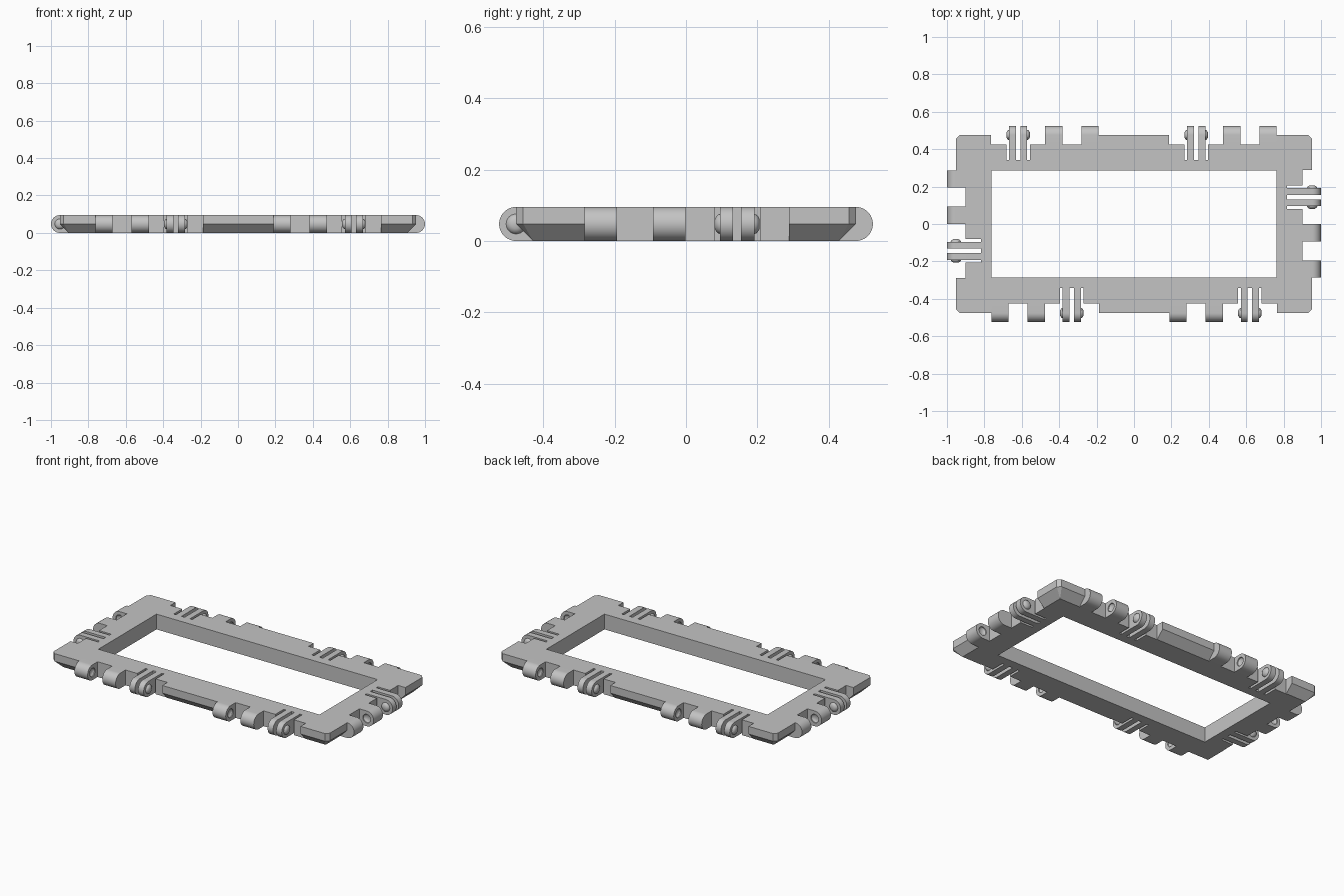
import bpy, bmesh, math
from mathutils import Matrix, Vector

cube = bpy.data.objects.get("Cube")
if cube:
    bpy.data.objects.remove(cube, do_unlink=True)

M = 0.952            # side of one square module
H = M / 2            # distance from module centre to its edge
R = 0.0476           # hinge radius, half of the frame thickness
T = 2 * R
RECESS, SLOT = 0.05, 0.133

grey = bpy.data.materials.new("plain_grey")
grey.use_nodes = True
grey.diffuse_color = (0.55, 0.55, 0.55, 1)
grey.node_tree.nodes["Principled BSDF"].inputs["Base Color"].default_value = grey.diffuse_color

# Hinge placements: local x runs along the edge, local -y points outward
front = [Matrix.Translation((s * H, -H, 0)) for s in (-1, 1)]
right = Matrix.Rotation(math.pi / 2, 4, "Z") @ Matrix.Translation((0, -M, 0))
half_turn = Matrix.Rotation(math.pi, 4, "Z")
places = front + [right]
places += [half_turn @ m for m in places]


def finish(name, bm):
    bmesh.ops.recalc_face_normals(bm, faces=bm.faces)
    mesh = bpy.data.meshes.new(name)
    bm.to_mesh(mesh)
    bm.free()
    mesh.materials.append(grey)
    ob = bpy.data.objects.new(name, mesh)
    bpy.context.collection.objects.link(ob)
    return ob


def box(bm, lo, hi, mat=Matrix()):
    lo, hi = Vector(lo), Vector(hi)
    size = Matrix.Diagonal((*(hi - lo), 1))
    bmesh.ops.create_cube(bm, size=1, matrix=mat @ Matrix.Translation((lo + hi) / 2) @ size)


def skin(bm, rings):
    """Closed solid through a list of equal rings."""
    loops = [[bm.verts.new(p) for p in ring] for ring in rings]
    n = len(loops[0])
    for a, b in zip(loops, loops[1:]):
        for i in range(n):
            j = (i + 1) % n
            bm.faces.new((a[i], a[j], b[j], b[i]))
    bm.faces.new(loops[0])
    bm.faces.new(loops[-1])


def lug(bm, x0, x1, depth, mat):
    """Plate with a half-round outer end, reaching inward by depth."""
    arc = [math.pi / 2 + math.pi * i / 24 for i in range(25)]
    side = [(R * math.cos(a), R + R * math.sin(a)) for a in arc]
    side += [(depth, 0), (depth, T)]
    skin(bm, [[mat @ Vector((x, y, z)) for y, z in side] for x in (x0, x1)])


def nub(bm, x, direction, mat, start=0.0):
    """Rounded stud on the hinge axis."""
    rings = []
    for offset, r in ((start, 0.028), (0.005, 0.026), (0.010, 0.021), (0.0145, 0.013)):
        rings.append([mat @ Vector((x + direction * offset, r * math.cos(a), R + r * math.sin(a)))
                      for a in (math.tau * i / 24 for i in range(24))])
    skin(bm, rings)


def cut(target, cutter):
    cutter.hide_render = True
    mod = target.modifiers.new("cut", "BOOLEAN")
    mod.object, mod.operation, mod.solver = cutter, "DIFFERENCE", "EXACT"
    bpy.context.view_layer.objects.active = target
    bpy.ops.object.modifier_apply(modifier=mod.name)
    bpy.data.objects.remove(cutter, do_unlink=True)


# Frame: clipped corners above, sloped edge below
bm = bmesh.new()
clip = 0.02
for sx in (-1, 1):
    for sy in (-1, 1):
        for z in (R, T):
            bm.verts.new((sx * (M - clip), sy * H, z))
            bm.verts.new((sx * M, sy * (H - clip), z))
        bm.verts.new((sx * (M - R), sy * (H - R), 0))
bmesh.ops.convex_hull(bm, input=bm.verts)
bmesh.ops.dissolve_limit(bm, angle_limit=0.01, verts=bm.verts, edges=bm.edges)
frame = finish("frame", bm)

# Window opening
bm = bmesh.new()
box(bm, (-M + 0.19, -H + 0.19, -0.1), (M - 0.19, H - 0.19, 0.2))
cut(frame, finish("window_cutter", bm))

# Edge recesses, then the deeper pockets around the clips
for x0, x1, depth in ((-0.285, 0.288, RECESS), (0.080, 0.207, SLOT)):
    bm = bmesh.new()
    for m in places:
        box(bm, (x0, -0.1, -0.1), (x1, depth, 0.2), m)
    cut(frame, finish("recess_cutter", bm))

# Knuckles with facing dimples
bm = bmesh.new()
dimples = bmesh.new()
for m in places:
    lug(bm, -0.285, -0.194, RECESS, m)
    lug(bm, -0.093, -0.001, RECESS, m)
    nub(dimples, -0.194, -1, m, -0.01)
    nub(dimples, -0.093, 1, m, -0.01)
knuckles = finish("hinge_knuckles", bm)
cut(knuckles, finish("dimple_cutter", dimples))

# Twin springy clip arms
bm = bmesh.new()
for m in places:
    lug(bm, 0.095, 0.132, SLOT, m)
    lug(bm, 0.154, 0.192, SLOT, m)
arms = finish("clip_arms", bm)

# Studs on the outer sides of the arms
bm = bmesh.new()
for m in places:
    nub(bm, 0.095, -1, m)
    nub(bm, 0.192, 1, m)
studs = finish("clip_studs", bm)

# Smooth round ends, keep edges sharp
bpy.ops.object.select_all(action="DESELECT")
for ob in (knuckles, arms, studs):
    ob.select_set(True)
bpy.context.view_layer.objects.active = knuckles
bpy.ops.object.shade_smooth_by_angle(angle=math.radians(35))
